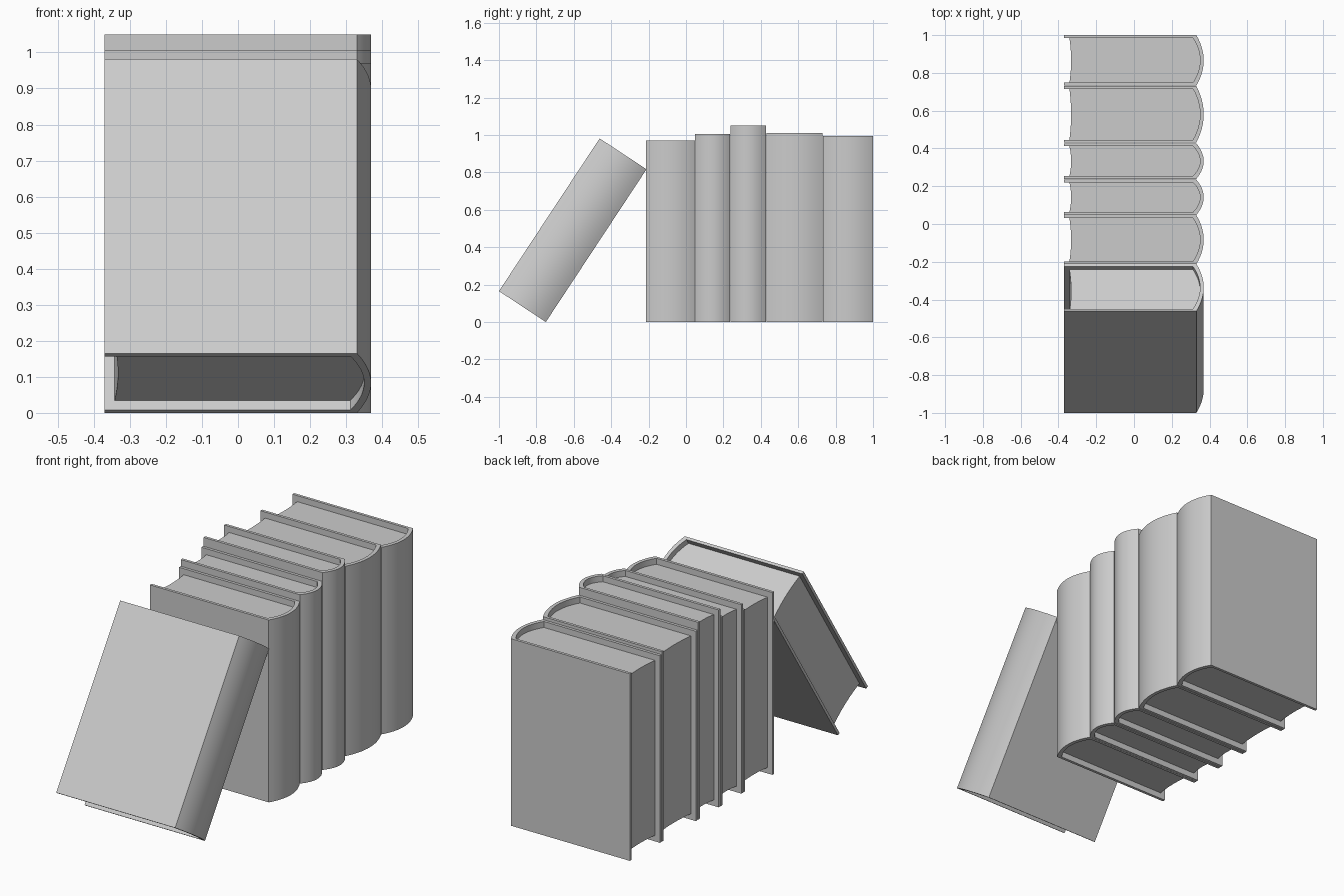
import bpy, bmesh, math

if "Cube" in bpy.data.objects:
    bpy.data.objects.remove(bpy.data.objects["Cube"])

X0, XS = -0.37, 0.33      # fore-edge of the covers, start of the spine
T = 0.015                 # cover thickness
INSET = 0.032             # pages sit back from the cover edges
BULGE = 0.039             # depth of the rounded spine
N = 16


def arc(x, y0, y1, depth):
    """Shallow curve from y0 to y1, bulging along x by depth."""
    pts = []
    for i in range(N + 1):
        s = 2 * i / N - 1
        pts.append((x + depth * (1 - s * s), y0 + (y1 - y0) * i / N))
    return pts


def extrude(name, outline, z0, z1):
    """Solid prism from a closed outline in the xy plane."""
    bm = bmesh.new()
    face = bm.faces.new([bm.verts.new((x, y, z0)) for x, y in outline])
    res = bmesh.ops.extrude_face_region(bm, geom=[face])
    top = [v for v in res["geom"] if isinstance(v, bmesh.types.BMVert)]
    bmesh.ops.translate(bm, verts=top, vec=(0, 0, z1 - z0))
    bmesh.ops.recalc_face_normals(bm, faces=bm.faces)
    me = bpy.data.meshes.new(name)
    bm.to_mesh(me)
    bm.free()
    ob = bpy.data.objects.new(name, me)
    bpy.context.collection.objects.link(ob)
    bpy.ops.object.select_all(action='DESELECT')
    ob.select_set(True)
    bpy.context.view_layer.objects.active = ob
    bpy.ops.object.shade_smooth_by_angle(angle=math.radians(20))
    return ob


def book(name, thick, height, loc, lean=0.0):
    inner = arc(XS - 0.018, T, thick - T, BULGE - 0.001)
    # wrap-around cover: outer outline, then back along the inner one
    cover = ([(X0, 0)] + arc(XS, 0, thick, BULGE) + [(X0, thick), (X0, thick - T)]
             + inner[::-1] + [(X0, T)])
    # page block with a hollow fore-edge
    pages = inner + arc(X0 + 0.028, T, thick - T, 0.009)[::-1]
    for ob in (extrude(name + "_cover", cover, 0, height),
               extrude(name + "_pages", pages, INSET, height - INSET)):
        ob.location = loc
        ob.rotation_euler.x = -lean


# upright row: start y, end y, height
row = [(-0.213, 0.047, 0.97), (0.048, 0.235, 1.005), (0.239, 0.427, 1.05),
       (0.431, 0.731, 1.01), (0.733, 1.0, 0.995)]
for i, (y0, y1, h) in enumerate(row):
    book(f"upright_book_{i + 1}", y1 - y0, h, (0, y0, 0))

# book leaning on the row
a = math.radians(33.4)
book("leaning_book", 0.30, 0.978, (0, -1.0, 0.30 * math.sin(a)), a)
